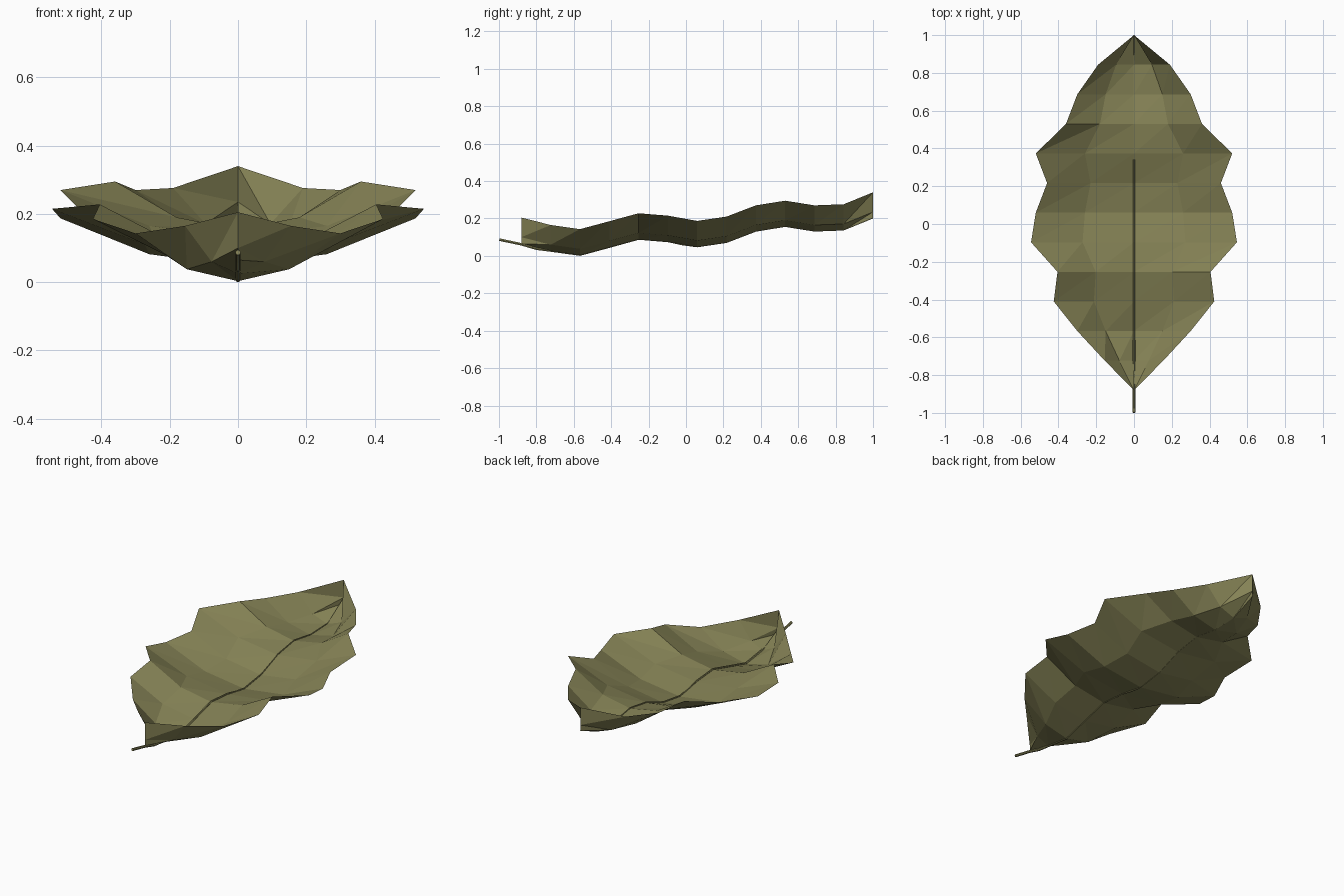
import bpy
import bmesh

if "Cube" in bpy.data.objects:
    bpy.data.objects.remove(bpy.data.objects["Cube"])

leaf_mat = bpy.data.materials.new("olive_green")
leaf_mat.diffuse_color = (0.235, 0.225, 0.092, 1.0)
leaf_mat.use_nodes = True
leaf_mat.node_tree.nodes["Principled BSDF"].inputs["Base Color"].default_value = leaf_mat.diffuse_color

# Outline half-widths and midline heights at even stations from base to tip
widths = [0, 0.155, 0.30, 0.425, 0.405, 0.545, 0.52, 0.46, 0.52, 0.36, 0.30, 0.19, 0]
heights = [0.065, 0.025, 0.003, 0.045, 0.088, 0.075, 0.047, 0.07, 0.13, 0.155, 0.13, 0.136, 0.2]
columns = [-1, -0.5, 0, 0.5, 1]
Y0, Y1 = -0.88, 1.0
ys = [Y0 + (Y1 - Y0) * i / 12 for i in range(13)]

# Leaf blade: a wavy sheet, cupped upwards towards its edges
bm = bmesh.new()
rows = [[bm.verts.new((u * w, y, z + 0.14 * u * u)) for u in columns]
        for y, w, z in zip(ys, widths, heights)]
for near, far in zip(rows, rows[1:]):
    for c in range(4):
        bm.faces.new((near[c], near[c + 1], far[c + 1]))
        bm.faces.new((near[c], far[c + 1], far[c]))
mesh = bpy.data.meshes.new("leaf_blade")
bm.to_mesh(mesh)
bm.free()
mesh.materials.append(leaf_mat)
blade = bpy.data.objects.new("leaf_blade", mesh)
bpy.context.collection.objects.link(blade)

# Stem and midrib: one thin tapering tube along the midline
path = [(-0.998, 0.087), (-0.88, 0.062), (-0.8, 0.038)]
path += [(y, z + 0.003) for y, z in zip(ys[1:6], heights[1:6])]
path += [(-0.02, 0.061)]
path += [(y, z + 0.003) for y, z in zip(ys[6:], heights[6:])]
curve = bpy.data.curves.new("stem_and_midrib", "CURVE")
curve.dimensions = "3D"
curve.bevel_depth = 0.008
curve.bevel_resolution = 1
curve.use_fill_caps = True
spline = curve.splines.new("POLY")
spline.points.add(len(path) - 1)
for i, (point, (y, z)) in enumerate(zip(spline.points, path)):
    point.co = (0, y, z, 1)
    point.radius = 1 - 0.7 * i / (len(path) - 1)
spline.use_smooth = False
curve.materials.append(leaf_mat)
stem = bpy.data.objects.new("stem_and_midrib", curve)
bpy.context.collection.objects.link(stem)
